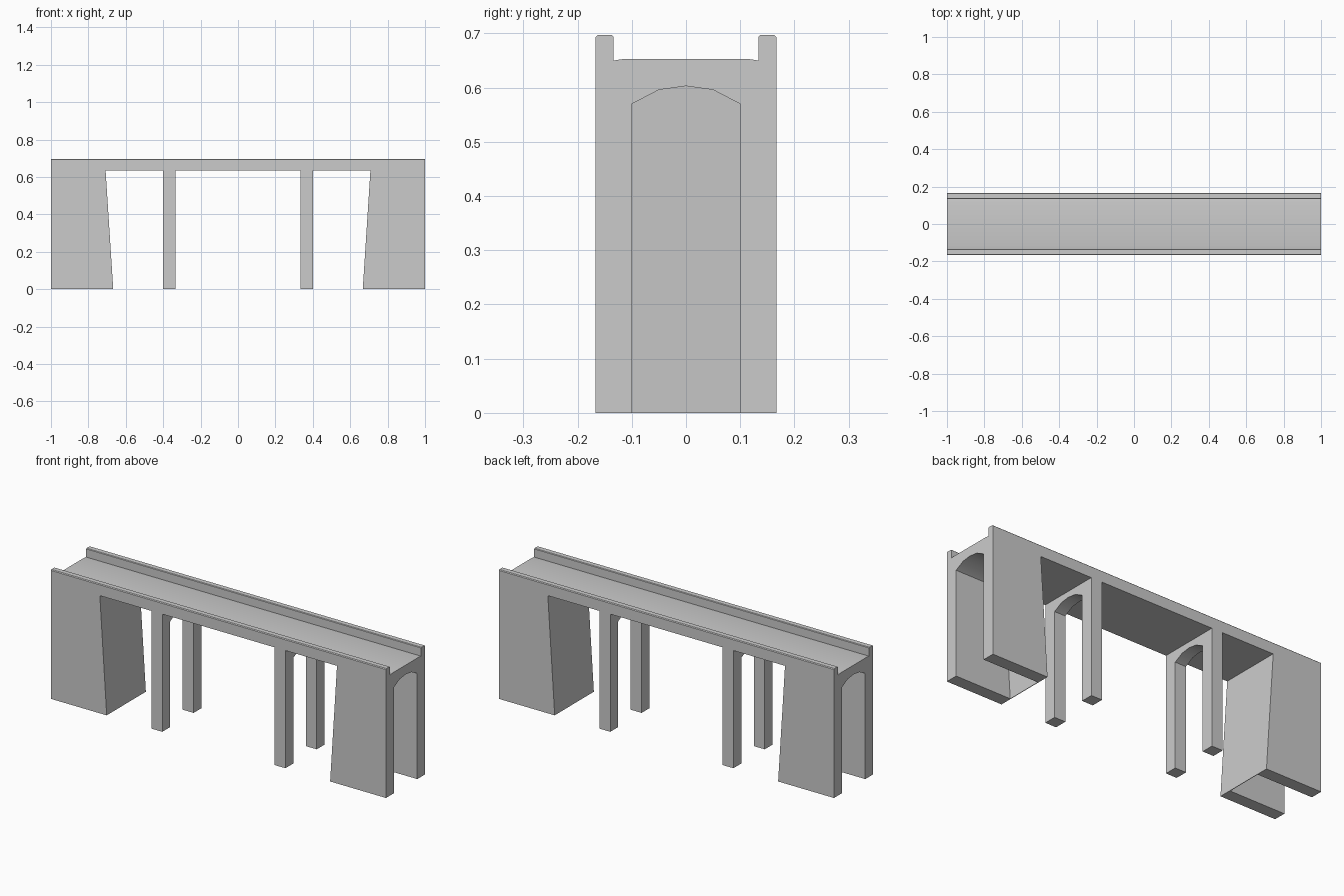
import bpy
import bmesh

if "Cube" in bpy.data.objects:
    bpy.data.objects.remove(bpy.data.objects["Cube"])

TOP = 0.635      # underside of the deck
HALF = 0.167     # half width of the bridge


def prism(name, profile, inner, outer, mirror=True):
    """Extrude a (y, z) profile along x; inner and outer give x at a height z."""
    bm = bmesh.new()
    a = [bm.verts.new((inner(z), y, z)) for y, z in profile]
    b = [bm.verts.new((outer(z), y, z)) for y, z in profile]
    bm.faces.new(a)
    bm.faces.new(b[::-1])
    n = len(profile)
    for i in range(n):
        j = (i + 1) % n
        bm.faces.new((a[j], a[i], b[i], b[j]))
    bmesh.ops.recalc_face_normals(bm, faces=bm.faces)
    mesh = bpy.data.meshes.new(name)
    bm.to_mesh(mesh)
    bm.free()
    ob = bpy.data.objects.new(name, mesh)
    bpy.context.collection.objects.link(ob)
    bpy.ops.object.select_all(action='DESELECT')
    ob.select_set(True)
    bpy.context.view_layer.objects.active = ob
    bpy.ops.object.shade_smooth_by_angle()
    if mirror:
        ob.modifiers.new("other_end", 'MIRROR').use_mirror_merge = False
    return ob


def both_sides(half):
    """Complete a half profile (y >= 0, ordered outward) with its mirror image."""
    return [(-y, z) for y, z in reversed(half) if y > 0] + half


def slant(z):
    return 0.667 + 0.041 * z / TOP


def at(x):
    return lambda z: x


# Arch opening and the portal section around it
arch = both_sides([(0, 0.603), (0.05, 0.596), (0.1, 0.57), (0.1, 0)])
portal = arch + [(HALF, 0), (HALF, TOP), (-HALF, TOP), (-HALF, 0)]

# Piers, and abutments with a leaning inner end closed by a thin wall
prism("pier", portal, at(0.335), at(0.4))
prism("abutment", portal, slant, at(1))
prism("abutment_end_wall", arch, slant, lambda z: slant(z) + 0.003)

# Deck with a slightly crowned road and a raised parapet on each side
upper = both_sides([(0, 0.653), (0.115, 0.653), (0.134, 0.650),
                    (0.134, 0.694), (0.137, 0.697), (0.163, 0.697),
                    (HALF, 0.693), (HALF, TOP)])
prism("deck_with_parapets", upper, at(-1), at(1), mirror=False)
